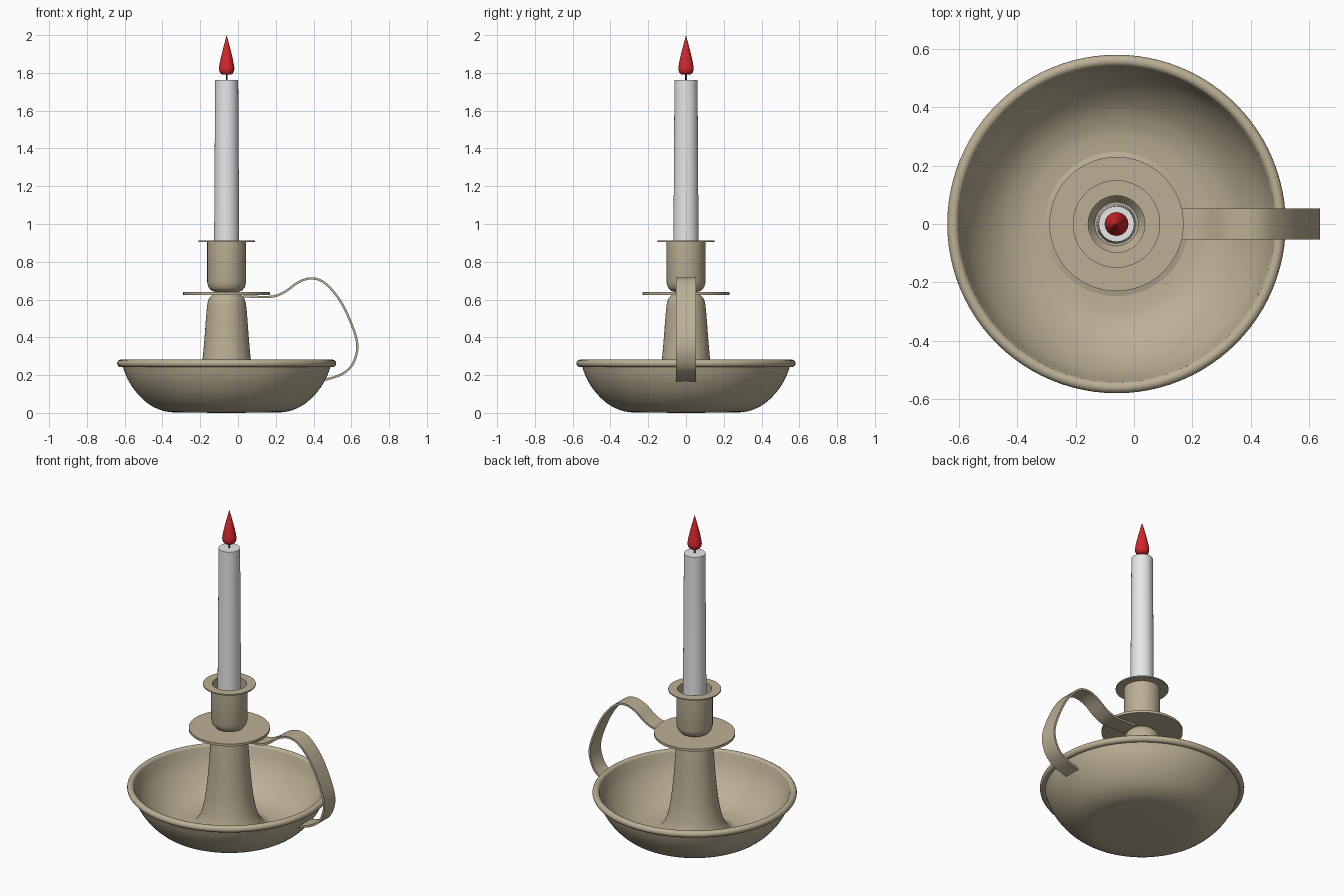
import bpy, math
from mathutils import Vector

if "Cube" in bpy.data.objects:
    bpy.data.objects.remove(bpy.data.objects["Cube"])

CX = -0.06  # axis of the holder


def material(name, rgb):
    m = bpy.data.materials.new(name)
    m.diffuse_color = (*rgb, 1)
    m.use_nodes = True
    m.node_tree.nodes["Principled BSDF"].inputs["Base Color"].default_value = m.diffuse_color
    return m


METAL = material("tan_metal", (0.50, 0.43, 0.30))
WAX = material("white_wax", (0.80, 0.80, 0.80))
FLAME = material("red_flame", (0.65, 0.02, 0.025))
WICK = material("dark_wick", (0.05, 0.04, 0.04))


def finish(name, verts, faces, mat, angle=35):
    me = bpy.data.meshes.new(name)
    me.from_pydata(verts, [], faces)
    me.materials.append(mat)
    ob = bpy.data.objects.new(name, me)
    bpy.context.collection.objects.link(ob)
    bpy.ops.object.select_all(action='DESELECT')
    ob.select_set(True)
    bpy.context.view_layer.objects.active = ob
    bpy.ops.object.mode_set(mode='EDIT')
    bpy.ops.mesh.select_all(action='SELECT')
    bpy.ops.mesh.remove_doubles(threshold=0.00001)
    bpy.ops.mesh.normals_make_consistent(inside=False)
    bpy.ops.object.mode_set(mode='OBJECT')
    bpy.ops.object.shade_smooth_by_angle(angle=math.radians(angle))
    return ob


def lathe(name, profile, mat, n=64, closed=False):
    """Revolve (radius, z) points about the holder axis."""
    verts = [(CX + r * math.cos(2 * math.pi * i / n), r * math.sin(2 * math.pi * i / n), z)
             for r, z in profile for i in range(n)]
    k = len(profile)
    faces = []
    for j in range(k if closed else k - 1):
        a, b = j * n, (j + 1) % k * n
        faces += [(a + i, a + (i + 1) % n, b + (i + 1) % n, b + i) for i in range(n)]
    return finish(name, verts, faces, mat)


def smooth_path(points, steps=6):
    """Catmull-Rom curve through 2D points."""
    p = [Vector(q) for q in points]
    p = [2 * p[0] - p[1]] + p + [2 * p[-1] - p[-2]]
    out = []
    for a, b, c, d in zip(p, p[1:], p[2:], p[3:]):
        for s in range(steps):
            t = s / steps
            out.append(0.5 * (2 * b + (c - a) * t + (2 * a - 5 * b + 4 * c - d) * t * t
                              + (3 * b - a - 3 * c + d) * t ** 3))
    return out + [p[-2]]


# Bowl: thin shell with an outer and an inner wall
outer = smooth_path([(0.28, 0.002), (0.34, 0.012), (0.41, 0.045), (0.475, 0.105),
                     (0.525, 0.18), (0.555, 0.26)], 4)
inner = [(r - 0.012, z + 0.012) for r, z in reversed(outer)]
lathe("bowl", [(0, 0)] + [tuple(q) for q in outer] + inner + [(0, 0.012)], METAL, 96)

# Rolled rim
lathe("bowl_rim", [(0.56 + 0.02 * math.cos(a * math.pi / 8), 0.262 + 0.02 * math.sin(a * math.pi / 8))
                   for a in range(16)], METAL, 96, closed=True)

# Flared stem
stem = smooth_path([(0.25, 0.013), (0.205, 0.03), (0.165, 0.09), (0.142, 0.18), (0.128, 0.28),
                    (0.117, 0.40), (0.108, 0.52), (0.098, 0.595), (0.075, 0.626)], 4)
lathe("stem", [(0, 0.013)] + [tuple(q) for q in stem] + [(0, 0.626)], METAL)

# Drip plate
lathe("drip_plate", [(0, 0.625), (0.23, 0.625), (0.23, 0.64), (0, 0.64)], METAL, 96)

# Socket that holds the candle, open at the top
lathe("socket", [(0, 0.638), (0.06, 0.64), (0.082, 0.648), (0.096, 0.665), (0.103, 0.69),
                 (0.103, 0.908), (0.097, 0.908), (0.097, 0.69), (0.075, 0.66), (0, 0.655)], METAL)
lathe("socket_lip", [(0.097, 0.906), (0.15, 0.906), (0.15, 0.913), (0.097, 0.913)],
      METAL, closed=True)

# Candle, wick and flame
lathe("candle", [(0, 0.655), (0.068, 0.655), (0.061, 1.762), (0, 1.762)], WAX)
lathe("wick", [(0, 1.76), (0.004, 1.76), (0.004, 1.81), (0, 1.81)], WICK, 12)
flame = smooth_path([(0.0, 1.79), (0.027, 1.793), (0.040, 1.815), (0.037, 1.85),
                     (0.025, 1.905), (0.012, 1.955), (0, 2.0)], 4)
lathe("flame", [(max(r, 0), z) for r, z in flame], FLAME, 32)

# Strap handle: flat band swept along a curved path
path = smooth_path([(0.03, 0.617), (0.12, 0.614), (0.19, 0.617), (0.25, 0.642), (0.32, 0.692),
                    (0.39, 0.712), (0.46, 0.687), (0.54, 0.595), (0.605, 0.46), (0.632, 0.35),
                    (0.605, 0.255), (0.545, 0.203), (0.455, 0.173)])
verts, faces = [], []
half_w, half_t = 0.053, 0.006
for i, q in enumerate(path):
    d = (path[min(i + 1, len(path) - 1)] - path[max(i - 1, 0)]).normalized()
    nrm = Vector((-d.y, d.x)) * half_t
    for side, y in ((1, -half_w), (1, half_w), (-1, half_w), (-1, -half_w)):
        e = q + side * nrm
        verts.append((e.x, y, e.y))
for i in range(len(path) - 1):
    a = 4 * i
    faces += [(a + k, a + (k + 1) % 4, a + 4 + (k + 1) % 4, a + 4 + k) for k in range(4)]
last = 4 * (len(path) - 1)
faces += [(3, 2, 1, 0), (last, last + 1, last + 2, last + 3)]
finish("handle", verts, faces, METAL)
